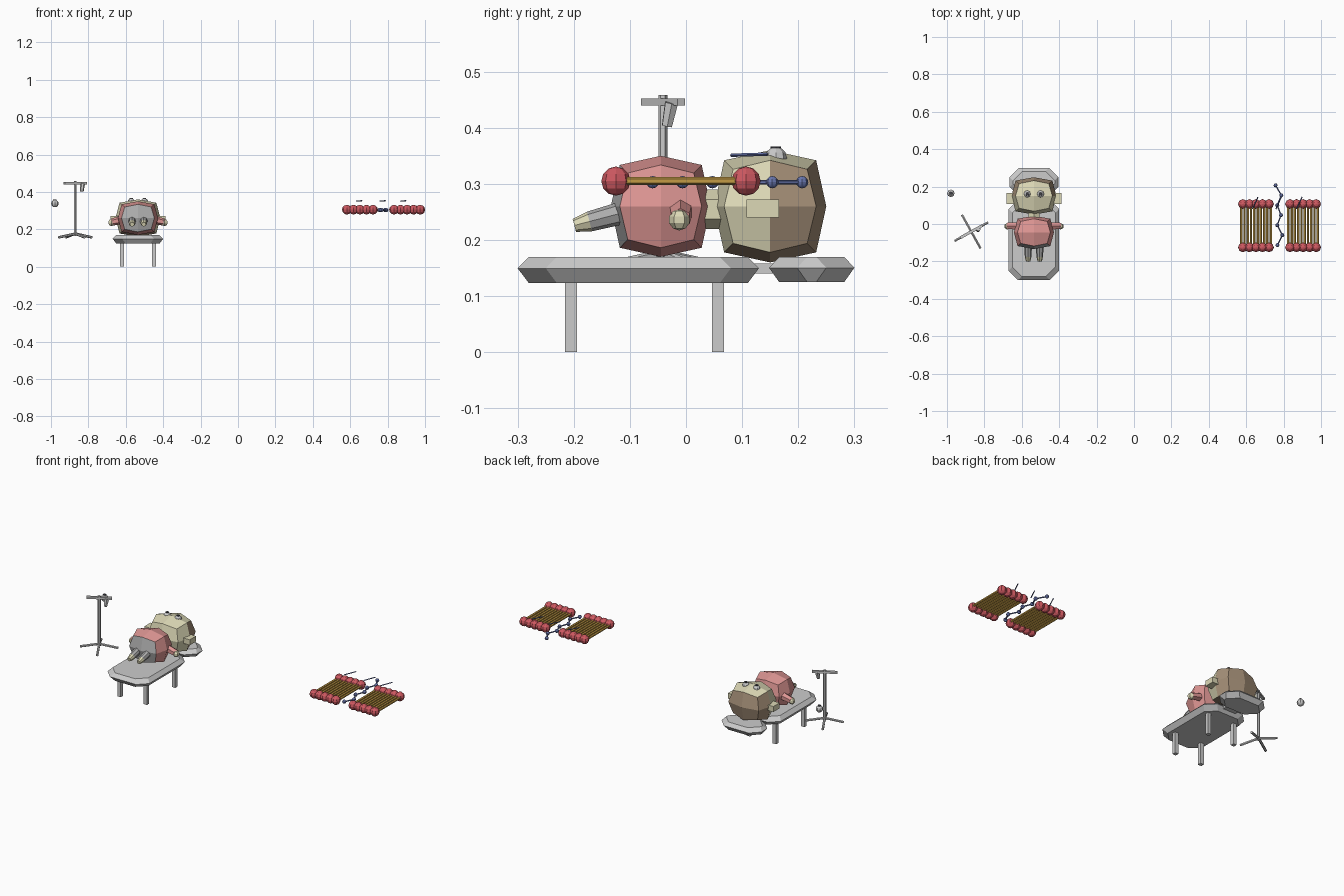
import bpy, bmesh, math
from mathutils import Vector

if "Cube" in bpy.data.objects:
    bpy.data.objects.remove(bpy.data.objects["Cube"])

CX = -0.535  # centre line of patient and bed


def mat(name, r, g, b):
    m = bpy.data.materials.new(name)
    m.diffuse_color = (r, g, b, 1)
    m.use_nodes = True
    m.node_tree.nodes["Principled BSDF"].inputs["Base Color"].default_value = m.diffuse_color
    return m


RED = mat("shirt_red", 0.72, 0.30, 0.29)
SKIN = mat("skin", 0.72, 0.69, 0.47)
HAIR = mat("hair_brown", 0.38, 0.28, 0.19)
BALLRED = mat("ball_red", 0.62, 0.10, 0.12)
GOLD = mat("rod_gold", 0.55, 0.33, 0.06)
BLUE = mat("chain_blue", 0.14, 0.18, 0.42)
DARK = mat("pupil_dark", 0.05, 0.05, 0.06)
GREY = mat("trouser_grey", 0.42, 0.42, 0.42)


def finish(name, bm, *mats):
    bmesh.ops.recalc_face_normals(bm, faces=bm.faces)
    me = bpy.data.meshes.new(name)
    bm.to_mesh(me)
    bm.free()
    for m in mats:
        if m:
            me.materials.append(m)
    ob = bpy.data.objects.new(name, me)
    bpy.context.collection.objects.link(ob)
    return ob


def box(name, c, s, m=None, rot=0):
    bm = bmesh.new()
    bmesh.ops.create_cube(bm, size=1)
    for v in bm.verts:
        v.co = Vector((v.co.x * s[0], v.co.y * s[1], v.co.z * s[2]))
    ob = finish(name, bm, m)
    ob.location, ob.rotation_euler = c, (0, 0, rot)
    return ob


def ball(name, c, r, m=None, seg=8, rings=6):
    bm = bmesh.new()
    bmesh.ops.create_uvsphere(bm, u_segments=seg, v_segments=rings, radius=r)
    ob = finish(name, bm, m)
    ob.location = c
    return ob


def rod(name, a, b, r1, m=None, r2=None, seg=6):
    a, b = Vector(a), Vector(b)
    bm = bmesh.new()
    bmesh.ops.create_cone(bm, cap_ends=True, segments=seg, radius1=r1,
                          radius2=r1 if r2 is None else r2, depth=(b - a).length)
    ob = finish(name, bm, m)
    ob.location = (a + b) / 2
    ob.rotation_euler = (b - a).to_track_quat('Z', 'Y').to_euler()
    return ob


def cushion(name, x0, x1, y0, y1, z0, z1, cut, inset):
    # chamfered plan, bulging to its widest at mid height
    bm = bmesh.new()
    rings = []
    for z, d in ((z0, inset), ((z0 + z1) / 2 + 0.003, 0), (z1, inset)):
        a, b, c, e = x0 + d, x1 - d, y0 + d, y1 - d
        k, q = cut
        pts = [(a + k, c), (b - k, c), (b, c + q), (b, e - q),
               (b - k, e), (a + k, e), (a, e - q), (a, c + q)]
        rings.append([bm.verts.new((x, y, z)) for x, y in pts])
    for lo, hi in zip(rings, rings[1:]):
        for i in range(8):
            j = (i + 1) % 8
            bm.faces.new((lo[i], lo[j], hi[j], hi[i]))
    bm.faces.new(rings[0])
    bm.faces.new(rings[-1])
    return finish(name, bm)


def faceted(name, c, s, paint, *mats):
    # rounded cube of 24 quads
    bm = bmesh.new()
    bmesh.ops.create_cube(bm, size=2)
    bmesh.ops.subdivide_edges(bm, edges=bm.edges[:], cuts=1, use_grid_fill=True)
    for f in bm.faces:
        f.material_index = paint(f.calc_center_median())
    for v in bm.verts:
        k = (1, 0.82, 0.66)[sum(abs(t) > 0.5 for t in v.co) - 1]
        v.co = Vector([v.co[i] * k * s[i] + c[i] for i in range(3)])
    return finish(name, bm, *mats)


# operating table
cushion("table_slab", CX - 0.135, CX + 0.135, -0.30, 0.13, 0.123, 0.17, (0.05, 0.05), 0.02)
cushion("headrest", CX - 0.13, CX + 0.13, 0.148, 0.30, 0.125, 0.17, (0.05, 0.05), 0.018)
box("headrest_joint", (CX, 0.137, 0.149), (0.08, 0.05, 0.018))
for sx in (-1, 1):
    for y in (-0.205, 0.057):
        box("table_leg", (CX + sx * 0.085, y, 0.067), (0.022, 0.021, 0.134))

# patient: torso, neck and head
faceted("torso", (CX, -0.045, 0.26), (0.107, 0.089, 0.09),
        lambda p: int(p.y < -0.9), RED, GREY)
rod("neck", (CX, 0.02, 0.255), (CX, 0.07, 0.255), 0.035, SKIN)
faceted("head", (CX, 0.15, 0.26), (0.12, 0.10, 0.10),
        lambda p: int(p.z < -0.9 or p.y > 0.9 or (abs(p.x) > 0.9 and p.y > 0)), SKIN, HAIR)


def eye(c, name):
    c = Vector(c)
    ball(name, c, 0.02, None, 8, 6)
    rod(name + "_pupil", c + Vector((0, 0, 0.014)), c + Vector((0, 0, 0.021)), 0.009, DARK, seg=8)


for s in (-1, 1):
    # ears, eyes, limbs
    box("ear", (CX + s * 0.126, 0.137, 0.256), (0.042, 0.058, 0.032), SKIN)
    eye((CX + s * 0.035, 0.16, 0.346), "eye")
    rod("arm", (CX + s * 0.08, -0.01, 0.252), (CX + s * 0.142, -0.01, 0.238), 0.023, RED, 0.019)
    ball("hand", (CX + s * 0.142, -0.012, 0.236), 0.019, SKIN, 6, 5)
    lx = CX + s * 0.031
    rod("leg", (lx, -0.10, 0.252), (lx, -0.172, 0.233), 0.021, GREY, 0.018, 8)
    rod("foot", (lx, -0.172, 0.233), (lx, -0.199, 0.226), 0.018, SKIN, 0.012, 8)

# loose eye
eye((-0.979, 0.164, 0.338), "loose_eye")

# drip stand with crossbar, four feet and bag
P = Vector((-0.87, -0.041, 0))
rod("stand_pole", P + Vector((0, 0, 0.165)), P + Vector((0, 0, 0.458)), 0.008)
box("stand_crossbar", P + Vector((0, 0, 0.446)), (0.135, 0.015, 0.012), None, math.radians(29))
for i in range(4):
    a = math.radians(29 + 90 * i)
    rod("stand_foot", P + Vector((0, 0, 0.177)),
        P + Vector((0.102 * math.cos(a), 0.102 * math.sin(a), 0.157)), 0.007)
rod("drip_bag", (-0.835, -0.034, 0.403), (-0.831, -0.026, 0.444), 0.010, None, 0.013)

# two panels of gold rods with red ball ends
for x0 in (0.582, 0.834):
    for i in range(5):
        x = x0 + i * 0.035
        for y in (-0.125, 0.107):
            ball("red_ball", (x, y, 0.305), 0.026, BALLRED)
        for dx in (-0.009, 0.009):
            rod("gold_rod", (x + dx, -0.125, 0.305), (x + dx, 0.107, 0.305), 0.007, GOLD)

# blue zigzag chain between the panels
xs = (0.757, 0.788, 0.766, 0.786, 0.766, 0.793, 0.767)
chain = [Vector((x, 0.207 - i * 0.0533, 0.303)) for i, x in enumerate(xs)]
for p in chain:
    ball("chain_bead", p, 0.011, BLUE)
for p, q in zip(chain, chain[1:]):
    rod("chain_link", p, q, 0.004, BLUE)

# small floating diagonal markers
for x in (0.648, 0.773, 0.884):
    rod("floating_marker", (x - 0.015, 0.08, 0.351), (x + 0.015, 0.145, 0.353), 0.003, BLUE, seg=4)
